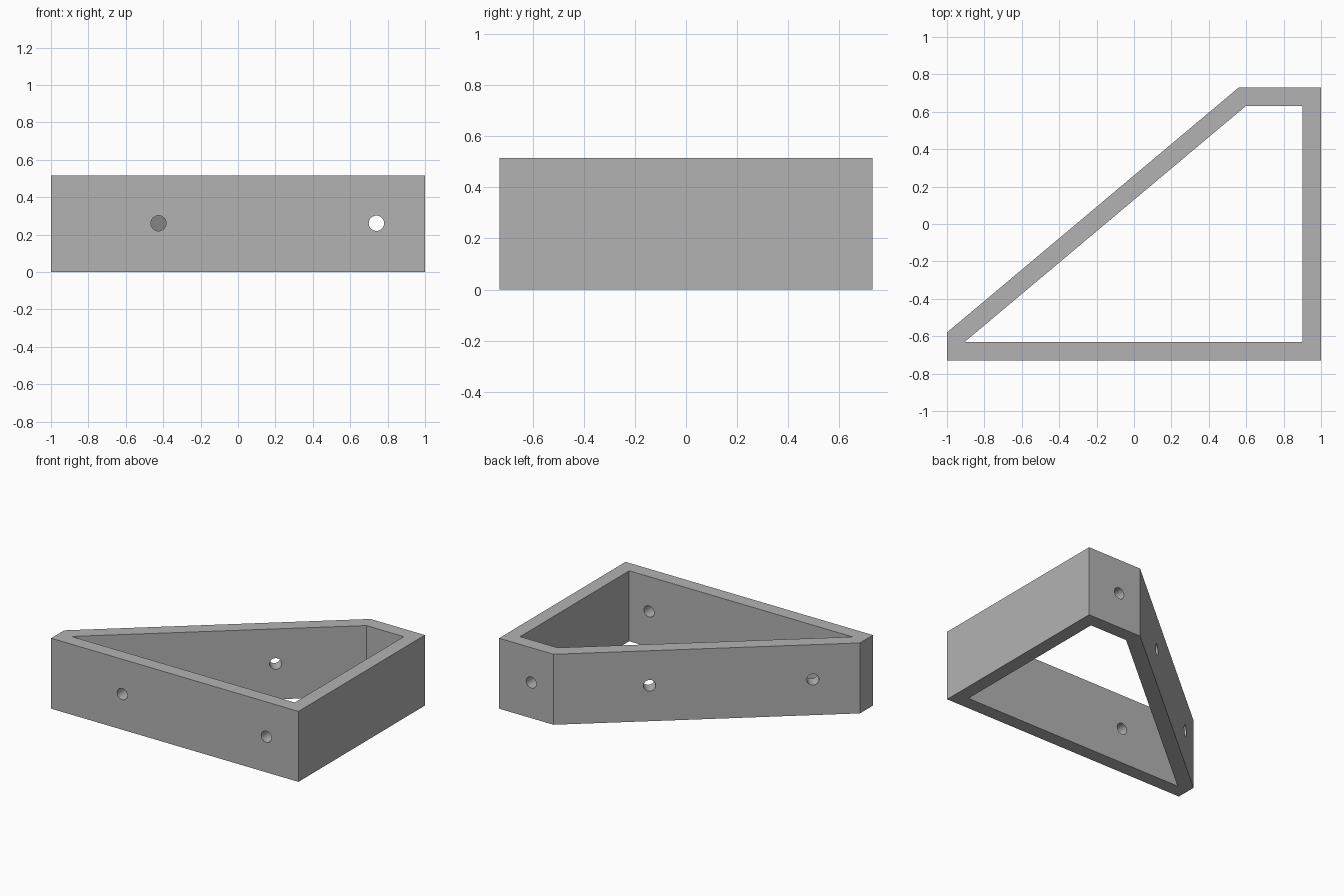
import bpy, bmesh
from math import radians
from mathutils import Matrix, Vector

if "Cube" in bpy.data.objects:
    bpy.data.objects.remove(bpy.data.objects["Cube"])

HEIGHT = 0.515
MID = HEIGHT / 2 + 0.003
BORE = 0.041
outer = [(-1, -0.73), (1, -0.73), (1, 0.73), (0.56, 0.73), (-1, -0.58)]
inner = [(-0.905, -0.63), (0.9, -0.63), (0.9, 0.63), (0.597, 0.63)]

grey = bpy.data.materials.new("mid grey")
grey.use_nodes = True
grey.diffuse_color = (0.45, 0.45, 0.45, 1)
grey.node_tree.nodes["Principled BSDF"].inputs["Base Color"].default_value = (0.45, 0.45, 0.45, 1)


def make_object(name, bm):
    bmesh.ops.recalc_face_normals(bm, faces=bm.faces)
    mesh = bpy.data.meshes.new(name)
    bm.to_mesh(mesh)
    bm.free()
    mesh.materials.append(grey)
    obj = bpy.data.objects.new(name, mesh)
    bpy.context.collection.objects.link(obj)
    return obj


def prism(name, points, z0, z1):
    bm = bmesh.new()
    face = bm.faces.new([bm.verts.new((x, y, z0)) for x, y in points])
    top = bmesh.ops.extrude_face_region(bm, geom=[face])["geom"]
    bmesh.ops.translate(bm, vec=(0, 0, z1 - z0),
                        verts=[v for v in top if isinstance(v, bmesh.types.BMVert)])
    return make_object(name, bm)


def cut(target, cutter):
    cutter.hide_render = True
    mod = target.modifiers.new("cut", "BOOLEAN")
    mod.operation = "DIFFERENCE"
    mod.solver = "EXACT"
    mod.object = cutter
    bpy.ops.object.modifier_apply(modifier=mod.name)
    bpy.data.objects.remove(cutter)


# Hollow bracket frame with four walls and a clipped corner
frame = prism("bracket_frame", outer, 0, HEIGHT)
bpy.context.view_layer.objects.active = frame
frame.select_set(True)
cut(frame, prism("opening_cutter", inner, -0.1, HEIGHT + 0.1))

# Screw holes: wall position and wall angle; each bore is square to its wall
slant = (Vector(outer[3]) - Vector(outer[4])).normalized()
slant_angle = Vector((1, 0)).angle_signed(slant) * -1
holes = [(-0.425, -0.68, 0), (0.74, -0.68, 0), (0.74, 0.68, 0),
         (0.102, 0.282, slant_angle), (-0.728, -0.418, slant_angle)]
bm = bmesh.new()
for x, y, angle in holes:
    place = (Matrix.Translation((x, y, MID)) @ Matrix.Rotation(angle, 4, "Z")
             @ Matrix.Rotation(radians(90), 4, "X"))
    bmesh.ops.create_cone(bm, cap_ends=True, segments=32, radius1=BORE,
                          radius2=BORE, depth=0.16, matrix=place)
cut(frame, make_object("hole_cutter", bm))

bpy.ops.object.shade_smooth_by_angle(angle=radians(30))
